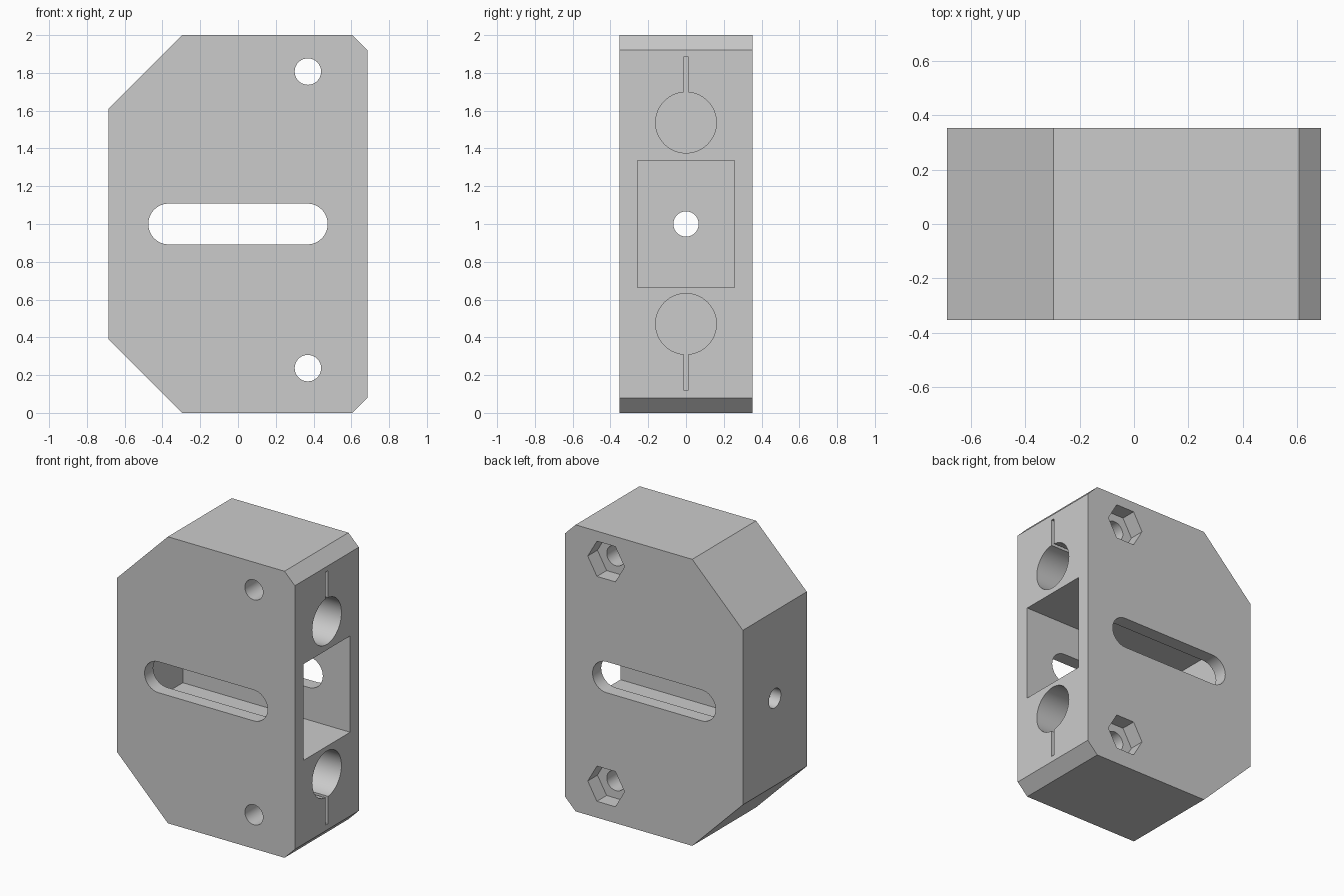
import bpy, bmesh, math
from mathutils import Vector

old = bpy.data.objects.get("Cube")
if old:
    bpy.data.objects.remove(old, do_unlink=True)

HALF_Y = 0.3525
FACE_X = 0.686

grey = bpy.data.materials.new("light grey")
grey.use_nodes = True
grey.diffuse_color = (0.6, 0.6, 0.6, 1)
grey.node_tree.nodes["Principled BSDF"].inputs["Base Color"].default_value = (0.6, 0.6, 0.6, 1)


def prism(name, points, direction):
    """Closed solid: a polygon swept along a direction."""
    bm = bmesh.new()
    face = bm.faces.new([bm.verts.new(p) for p in points])
    swept = bmesh.ops.extrude_face_region(bm, geom=[face])["geom"]
    verts = [g for g in swept if isinstance(g, bmesh.types.BMVert)]
    bmesh.ops.translate(bm, verts=verts, vec=Vector(direction))
    bmesh.ops.recalc_face_normals(bm, faces=bm.faces)
    mesh = bpy.data.meshes.new(name)
    bm.to_mesh(mesh)
    bm.free()
    obj = bpy.data.objects.new(name, mesh)
    bpy.context.collection.objects.link(obj)
    return obj


def arc(cu, cv, r, n, start=0, sweep=2 * math.pi, closed=True):
    steps = n if closed else n - 1
    return [(cu + r * math.cos(start + sweep * i / steps),
             cv + r * math.sin(start + sweep * i / steps)) for i in range(n)]


def along_y(name, profile, y0, y1):
    return prism(name, [(x, y0, z) for x, z in profile], (0, y1 - y0, 0))


def along_x(name, profile, x0, x1):
    return prism(name, [(x0, y, z) for y, z in profile], (x1 - x0, 0, 0))


def rect(u, v0, v1):
    return [(-u, v0), (u, v0), (u, v1), (-u, v1)]


# Chamfered block
outline = [(-0.295, 0), (0.606, 0), (FACE_X, 0.08), (FACE_X, 1.92),
           (0.606, 2), (-0.295, 2), (-FACE_X, 1.609), (-FACE_X, 0.391)]
body = along_y("clamp_block", outline, -HALF_Y, HALF_Y)
body.data.materials.append(grey)

# Central pocket, long slot and small end hole
slot = (arc(0.367, 1, 0.108, 25, -math.pi / 2, math.pi, False)
        + arc(-0.367, 1, 0.108, 25, math.pi / 2, math.pi, False))
cutters = [
    along_x("pocket_cutter", rect(0.257, 0.665, 1.337), -0.606, 0.8),
    along_y("slot_cutter", slot, -0.5, 0.5),
    along_x("end_hole_cutter", arc(0, 1, 0.067, 40), -0.8, -0.5),
]

# Rod bores with clamping slits
for z, z0, z1 in ((1.537, 1.6, 1.885), (0.471, 0.12, 0.4)):
    cutters.append(along_x("bore_cutter", arc(0, z, 0.161, 64), -0.3, 0.8))
    cutters.append(along_x("slit_cutter", rect(0.013, z0, z1), -0.3, 0.81))

# Clamp screw holes with hexagonal nut recesses at the back
for z in (1.807, 0.237):
    cutters.append(along_y("screw_hole_cutter", arc(0.37, z, 0.07, 40), -0.5, 0.5))
    cutters.append(along_y("nut_recess_cutter", arc(0.37, z, 0.142, 6), HALF_Y - 0.107, 0.5))

for cutter in cutters:
    cutter.hide_render = True
    mod = body.modifiers.new(cutter.name, "BOOLEAN")
    mod.operation = "DIFFERENCE"
    mod.solver = "EXACT"
    mod.object = cutter

# Bake the cuts and discard the cutters
bpy.context.view_layer.update()
graph = bpy.context.evaluated_depsgraph_get()
baked = bpy.data.meshes.new_from_object(body.evaluated_get(graph))
body.modifiers.clear()
body.data = baked
for cutter in cutters:
    bpy.data.objects.remove(cutter, do_unlink=True)
baked.materials.clear()
baked.materials.append(grey)
for poly in baked.polygons:
    poly.material_index = 0

bpy.ops.object.select_all(action="DESELECT")
body.select_set(True)
bpy.context.view_layer.objects.active = body
bpy.ops.object.shade_smooth_by_angle(angle=math.radians(25))
